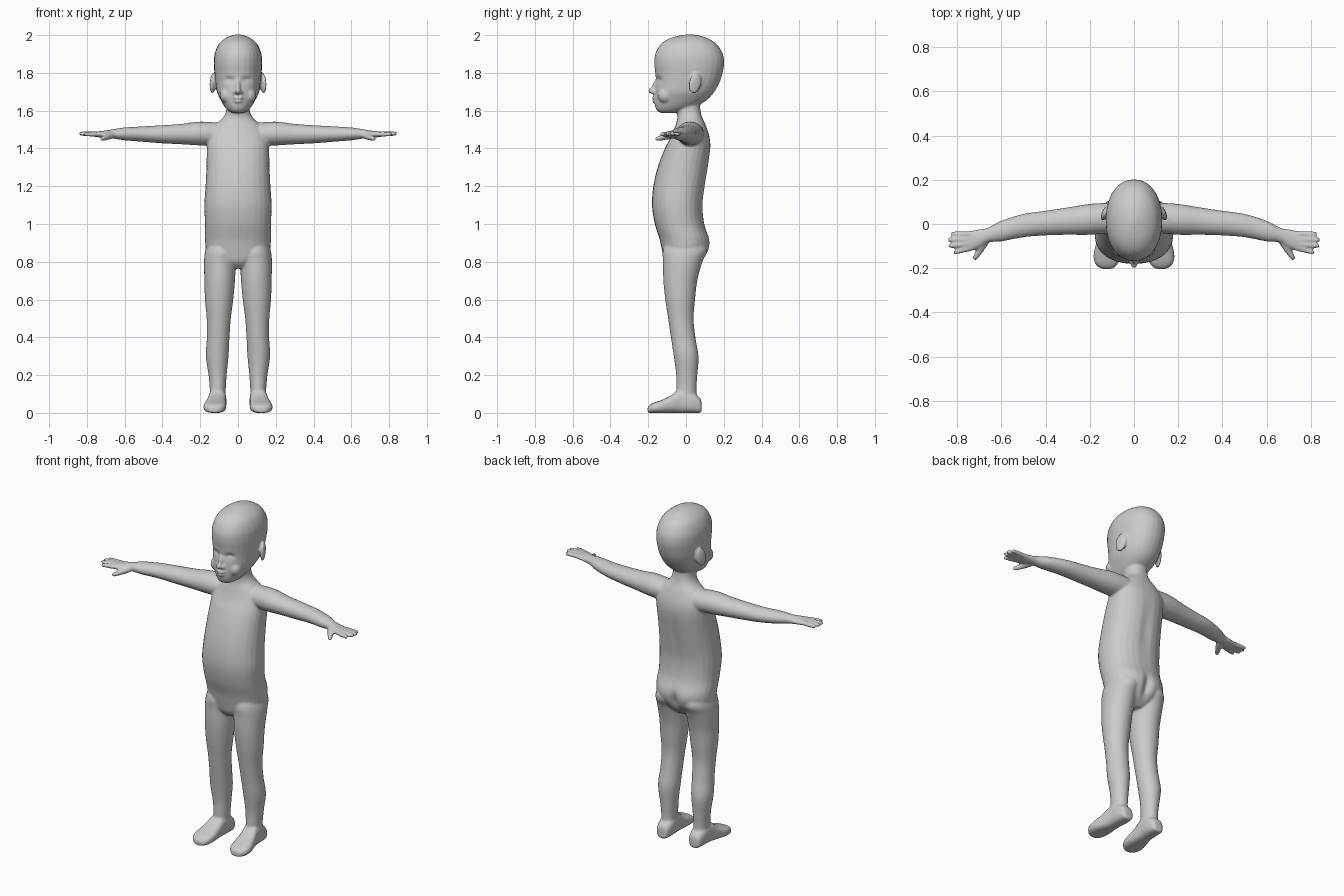
import bpy, bmesh, math
from mathutils import Vector, Matrix

bm = bmesh.new()
SIDES = 28


def spline(keys, steps=5):
    """Catmull-Rom resampling of a list of equal-length tuples."""
    out = []
    for i in range(len(keys) - 1):
        p = [keys[max(i - 1, 0)], keys[i], keys[i + 1], keys[min(i + 2, len(keys) - 1)]]
        for k in range(steps):
            t = k / steps
            out.append([0.5 * (2 * b + (c - a) * t + (2 * a - 5 * b + 4 * c - d) * t * t
                               + (3 * b - a - 3 * c + d) * t ** 3) for a, b, c, d in zip(*p)])
    return out + [list(keys[-1])]


def loft(rings, u, v, power=2.0):
    """Closed tube through rings of (centre, radius along u, radius along v)."""
    u, v, loops = Vector(u), Vector(v), []
    for c, ru, rv in rings:
        loop = []
        for k in range(SIDES):
            a = math.tau * k / SIDES
            cu, cv = math.cos(a), math.sin(a)
            pu = math.copysign(abs(cu) ** (2 / power), cu) * max(ru, .003)
            pv = math.copysign(abs(cv) ** (2 / power), cv) * max(rv, .003)
            loop.append(bm.verts.new(Vector(c) + u * pu + v * pv))
        loops.append(loop)
    for a, b in zip(loops, loops[1:]):
        for k in range(SIDES):
            j = (k + 1) % SIDES
            bm.faces.new((a[k], a[j], b[j], b[k]))
    bm.faces.new(loops[0])
    bm.faces.new(loops[-1])


def upright(keys, power=2.0, s=1):
    """Vertical loft; keys are (z, centre x, half width, front y, back y)."""
    loft([((s * x, (f + b) / 2, z), w, (b - f) / 2) for z, x, w, f, b in spline(keys)],
         (1, 0, 0), (0, 1, 0), power)


def ellipsoid(centre, size, rot=Matrix()):
    m = Matrix.Translation(centre) @ rot @ Matrix.Diagonal((*size, 1))
    bmesh.ops.create_uvsphere(bm, u_segments=20, v_segments=14, radius=1, matrix=m)


# torso and neck
upright([(.765, 0, .05, -.08, .04), (.80, 0, .12, -.112, .08), (.85, 0, .165, -.125, .113),
         (.92, 0, .175, -.14, .122), (1.0, 0, .175, -.165, .098), (1.1, 0, .178, -.18, .09),
         (1.2, 0, .172, -.173, .102), (1.3, 0, .167, -.15, .118), (1.4, 0, .165, -.112, .13),
         (1.46, 0, .16, -.08, .125), (1.52, 0, .125, -.057, .106), (1.56, 0, .082, -.046, .088),
         (1.6, 0, .063, -.048, .077), (1.68, 0, .06, -.05, .07)], 2.25)

# head
upright([(1.588, 0, .028, -.135, -.06), (1.6, 0, .052, -.153, -.01), (1.625, 0, .074, -.164, .06),
         (1.66, 0, .094, -.166, .115), (1.7, 0, .112, -.164, .15), (1.75, 0, .12, -.16, .178),
         (1.8, 0, .125, -.163, .194), (1.85, 0, .128, -.168, .202), (1.9, 0, .124, -.163, .195),
         (1.95, 0, .104, -.135, .165), (1.98, 0, .073, -.092, .122), (1.996, 0, .04, -.04, .078),
         (2.003, 0, .012, 0, .035)], 2.15)

for s in (1, -1):
    # leg
    upright([(.93, .09, .06, -.09, .08), (.86, .09, .083, -.122, .11), (.8, .095, .085, -.122, .087),
             (.7, .097, .081, -.12, .06), (.6, .1, .075, -.11, .048), (.5, .102, .064, -.095, .04),
             (.4, .105, .06, -.08, .05), (.3, .11, .06, -.065, .066), (.2, .108, .048, -.052, .06),
             (.12, .107, .042, -.052, .055), (.04, .107, .04, -.05, .06)], 2.0, s)
    # foot, from heel to toe: (y, centre x, half width, top z)
    foot = [(.083, .107, .02, .05), (.073, .107, .036, .08), (.03, .107, .046, .11),
            (-.03, .11, .047, .125), (-.08, .116, .053, .092), (-.13, .122, .06, .068),
            (-.17, .124, .056, .054), (-.193, .124, .04, .042), (-.203, .124, .022, .03)]
    loft([((s * x, y, z / 2), w, z / 2) for y, x, w, z in spline(foot)], (1, 0, 0), (0, 0, 1), 2.7)
    # arm and palm: (x, centre y, centre z, y radius, z radius)
    arm = [(.08, .03, 1.475, .068, .06), (.2, .021, 1.479, .07, .063), (.3, .013, 1.476, .062, .054),
           (.4, .004, 1.475, .056, .048), (.5, -.007, 1.476, .053, .041), (.6, -.032, 1.477, .047, .034),
           (.66, -.05, 1.477, .034, .025), (.7, -.066, 1.475, .042, .02), (.74, -.077, 1.475, .047, .016),
           (.768, -.08, 1.475, .043, .011)]
    loft([((s * x, y, z), ry, rz) for x, y, z, ry, rz in spline(arm)], (0, 1, 0), (0, 0, 1))
    # fingers and thumb
    digits = [((.74, -.046), (.83, -.044), 1.476), ((.74, -.069), (.843, -.072), 1.478),
              ((.74, -.09), (.84, -.1), 1.478), ((.735, -.108), (.818, -.13), 1.475)]
    for (x0, y0), (x1, y1), z in digits:
        rings = [((s * (x0 + (x1 - x0) * t), y0 + (y1 - y0) * t, z), r, r)
                 for t, r in ((0, .013), (.5, .0125), (.88, .011), (.97, .008), (1, .003))]
        loft(rings, (0, 1, 0), (0, 0, 1))
    thumb = [((s * (.67 + .055 * t), -.075 - .088 * t, 1.468 - .018 * t), r, r)
             for t, r in ((0, .018), (.5, .016), (.85, .012), (.97, .008), (1, .003))]
    loft(thumb, (.85 * s, .53, 0), (0, 0, 1))
    # ear
    rot = Matrix.Rotation(s * .35, 4, 'Z') @ Matrix.Rotation(-.2, 4, 'X')
    ellipsoid((s * .133, .048, 1.745), (.013, .034, .056), rot)
    # nostril wing and cheek
    ellipsoid((s * .014, -.166, 1.697), (.012, .016, .011))
    ellipsoid((s * .06, -.11, 1.68), (.036, .04, .04))

# nose and lips
ellipsoid((0, -.18, 1.705), (.015, .021, .016))
ellipsoid((0, -.163, 1.73), (.012, .016, .042), Matrix.Rotation(-.3, 4, 'X'))
ellipsoid((0, -.166, 1.668), (.028, .015, .009))
ellipsoid((0, -.164, 1.65), (.024, .015, .009))

# merge everything into one smooth skin
bmesh.ops.recalc_face_normals(bm, faces=bm.faces)
raw = bpy.data.meshes.new("parts")
bm.to_mesh(raw)
bm.free()
tmp = bpy.data.objects.new("parts", raw)
bpy.context.collection.objects.link(tmp)
remesh = tmp.modifiers.new("skin", 'REMESH')
remesh.mode = 'VOXEL'
remesh.voxel_size = .0065
smooth = tmp.modifiers.new("soften", 'SMOOTH')
smooth.factor, smooth.iterations = .5, 5
mesh = bpy.data.meshes.new_from_object(tmp.evaluated_get(bpy.context.evaluated_depsgraph_get()))
bpy.data.objects.remove(tmp)

# soft sculpting: (centre, radii, offset)
dents = [((0, .13, .86), (.022, .06, .06), (0, -.022, 0)),
         ((0, .13, 1.2), (.03, .06, .16), (0, -.008, 0))]
for s in (1, -1):
    dents += [((s * .046, -.15, 1.762), (.026, .05, .016), (0, .013, 0)),
              ((s * .046, -.14, 1.755), (.014, .04, .009), (0, -.005, 0)),
              ((s * .075, .12, .89), (.06, .06, .05), (0, .006, 0))]
for vert in mesh.vertices:
    move = Vector()
    for c, r, off in dents:
        d = sum(((vert.co[i] - c[i]) / r[i]) ** 2 for i in range(3))
        if d < 9:
            move += Vector(off) * math.exp(-d)
    vert.co += move
mesh.shade_smooth()

body = bpy.data.objects.new("child_mannequin_body", mesh)
bpy.context.collection.objects.link(body)
